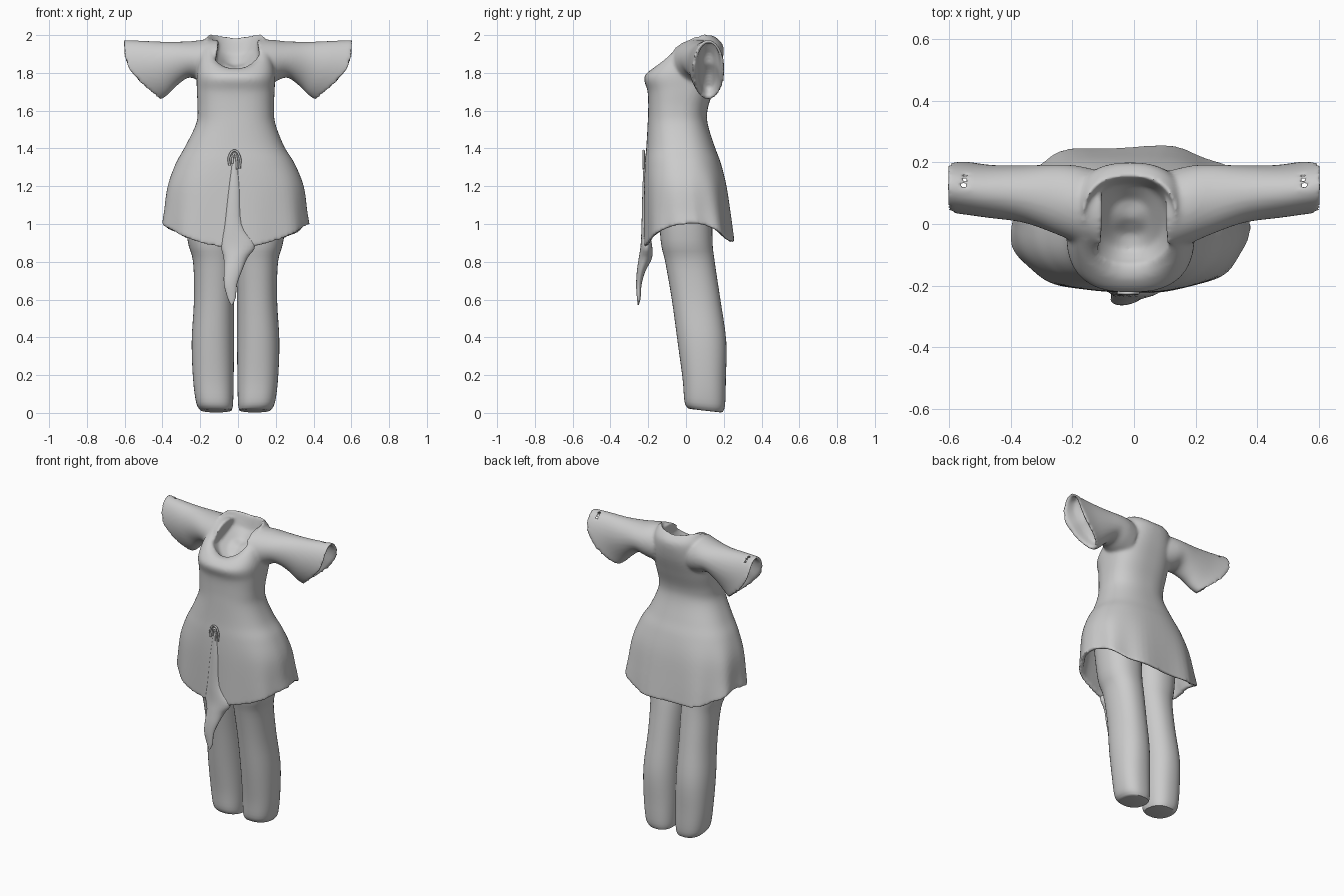
import bpy, bmesh, math
from mathutils import Vector

if "Cube" in bpy.data.objects:
    bpy.data.objects.remove(bpy.data.objects["Cube"])

grey = bpy.data.materials.new("plain_grey")
grey.diffuse_color = (0.6, 0.6, 0.6, 1)
grey.use_nodes = True
grey.node_tree.nodes["Principled BSDF"].inputs["Base Color"].default_value = grey.diffuse_color


def spline(rows, n):
    """Catmull-Rom resampling of rows of loft parameters."""
    out = []
    for i in range(len(rows) - 1):
        quad = [rows[max(i - 1, 0)], rows[i], rows[i + 1], rows[min(i + 2, len(rows) - 1)]]
        for k in range(n):
            t = k / n
            out.append([0.5 * (2 * b + (c - a) * t + (2 * a - 5 * b + 4 * c - d) * t * t
                               + (3 * b - a - 3 * c + d) * t ** 3) for a, b, c, d in zip(*quad)])
    return out + [list(rows[-1])]


def ring(row, n=64):
    """Superellipse: x0, x1, y front, y back, z front, z back, side lift, power, ripple."""
    x0, x1, yf, yb, zf, zb, lift, power, ripple = row
    pts = []
    for i in range(n):
        a = 2 * math.pi * i / n
        c, s = math.cos(a), math.sin(a)
        u = math.copysign(abs(c) ** (2 / power), c)
        v = math.copysign(abs(s) ** (2 / power), s)
        w = 1 + ripple * math.cos(9 * a + 0.6) * (1 if s > 0 else 0.5)
        rise = u ** 4 if ripple > 0 and s > 0 else u * u
        pts.append(Vector(((x0 + x1) / 2 + (x1 - x0) / 2 * u * w,
                           (yf + yb) / 2 + (yb - yf) / 2 * v * w,
                           zf + (zb - zf) * (v + 1) / 2 + lift * rise)))
    return pts


def sleeve_ring(row, n=48):
    """Tilted oval: x top, z top, x bottom, z bottom, y front, y back, bulge."""
    xt, zt, xb, zb, yf, yb, bulge = row
    pts = []
    for i in range(n):
        a = 2 * math.pi * i / n
        t = (1 - math.sin(a)) / 2
        pts.append(Vector((xt + (xb - xt) * t + bulge * math.sin(math.pi * t),
                           (yf + yb) / 2 + (yb - yf) / 2 * math.cos(a), zt + (zb - zt) * t)))
    return pts


def inset(pts, scale, offset, wall=0.0):
    """Scale a ring about its middle, or pull it in by a fixed wall thickness."""
    mid = sum(pts, Vector()) / len(pts)
    return [mid + (p - mid) * scale - (p - mid).normalized() * wall + Vector(offset) for p in pts]


def loft(bm, rings):
    """Skin rings together and close both ends with fans."""
    loops = [[bm.verts.new(p) for p in r] for r in rings]
    n = len(loops[0])
    for a, b in zip(loops, loops[1:]):
        for i in range(n):
            bm.faces.new((a[i], a[(i + 1) % n], b[(i + 1) % n], b[i]))
    for loop in (loops[0], loops[-1]):
        mid = bm.verts.new(sum((v.co for v in loop), Vector()) / n)
        for i in range(n):
            bm.faces.new((loop[i], loop[(i + 1) % n], mid))


def select(ob):
    bpy.ops.object.select_all(action='DESELECT')
    ob.select_set(True)
    bpy.context.view_layer.objects.active = ob


def finish(bm, name, angle=50):
    bmesh.ops.recalc_face_normals(bm, faces=bm.faces)
    mesh = bpy.data.meshes.new(name)
    bm.to_mesh(mesh)
    bm.free()
    ob = bpy.data.objects.new(name, mesh)
    bpy.context.collection.objects.link(ob)
    mesh.materials.append(grey)
    select(ob)
    bpy.ops.object.shade_smooth_by_angle(angle=math.radians(angle))
    return ob


# tunic body: hem up to the scooped neckline
body = [
    (-.405, .375, -.222, .255, .87, .90, .115, 2.6, .03),
    (-.395, .365, -.222, .238, 1.02, 1.04, .03, 2.6, .02),
    (-.374, .347, -.222, .215, 1.2, 1.2, 0, 2.5, .008),
    (-.33, .30, -.218, .185, 1.32, 1.32, 0, 2.4, 0),
    (-.28, .245, -.21, .152, 1.41, 1.41, 0, 2.4, 0),
    (-.222, .198, -.203, .115, 1.53, 1.53, 0, 2.4, 0),
    (-.214, .19, -.2, .115, 1.61, 1.61, 0, 2.5, 0),
    (-.218, .194, -.203, .15, 1.70, 1.72, 0, 2.6, 0),
    (-.218, .196, -.222, .188, 1.775, 1.84, 0, 2.6, 0),
    (-.200, .174, -.178, .198, 1.82, 1.94, .035, 2.4, 0),
    (-.165, .137, -.13, .155, 1.822, 1.99, .07, 2.4, 0),
]
rings = [ring(r) for r in spline(body, 5)]
hem, neck = rings[0], rings[-1]
hollow = [inset(rings[10], .6, (0, 0, 0)), inset(rings[9], 1, (0, 0, 0), .04),
          inset(rings[5], 1, (0, 0, 0), .034), inset(hem, 1, (0, 0, .004), .026)]
scoop = [inset(neck, .93, (0, 0, -.025)), inset(neck, .75, (0, .01, -.08)),
         inset(neck, .4, (0, .01, -.12))]
bm = bmesh.new()
loft(bm, hollow + rings + scoop)

# flared short sleeves with hollow openings
sleeve = [
    (.10, 1.975, .14, 1.73, -.09, .175, 0),
    (.18, 1.975, .20, 1.755, -.06, .19, 0),
    (.26, 1.967, .26, 1.775, -.03, .193, 0),
    (.38, 1.965, .32, 1.735, .005, .19, .01),
    (.50, 1.97, .37, 1.685, .02, .192, .035),
    (.61, 1.975, .41, 1.655, .035, .206, .065),
]
for side in (-1, 1):
    tube = [sleeve_ring(r) for r in spline(sleeve, 5)]
    rim = tube[-1]
    tube += [inset(rim, 1, (-.004, 0, .002), .024), inset(rim, 1, (-.05, 0, .03), .042),
             inset(rim, .35, (-.075, 0, .035))]
    loft(bm, [[Vector((p.x * side, p.y, p.z)) for p in r] for r in tube])
tunic = finish(bm, "tunic")

# blend body and sleeves into one cloth surface
mod = tunic.modifiers.new("blend", 'REMESH')
mod.mode = 'VOXEL'
mod.voxel_size = 0.009
mod.use_smooth_shade = True
mod = tunic.modifiers.new("soften", 'SMOOTH')
mod.factor = 0.5
mod.iterations = 8

# trouser legs, mirrored about the gap
leg = [
    (.02, .185, .01, .195, .025, .004, 0, 2.4, 0),
    (.013, .208, -.008, .207, .06, .045, 0, 2.4, 0),
    (.01, .225, -.018, .211, .18, .18, 0, 2.3, 0),
    (.008, .232, -.045, .213, .38, .38, 0, 2.2, 0),
    (.008, .22, -.075, .182, .6, .6, 0, 2.2, 0),
    (.002, .225, -.11, .152, .8, .8, 0, 2.2, 0),
    (0, .255, -.135, .14, .92, .92, 0, 2.2, 0),
    (0, .285, -.15, .14, 1.2, 1.2, 0, 2.2, 0),
]
for side, name in ((-1, "left_leg"), (1, "right_leg")):
    bm = bmesh.new()
    tube = [ring(r, 40) for r in spline(leg, 4)]
    tube.insert(0, inset(tube[0], .85, (0, 0, -.003)))
    loft(bm, [[Vector((p.x * side - .013, p.y, p.z)) for p in r] for r in tube])
    finish(bm, name)

# pointed cloth tail hanging from the knot: z, x0, x1, y front, y back
tail = [
    (1.36, -.03, -.005, -.222, -.19), (1.2, -.05, .01, -.23, -.2),
    (1.0, -.07, .02, -.235, -.2), (.89, -.09, .09, -.24, -.18),
    (.82, -.076, .05, -.25, -.18), (.75, -.075, .02, -.26, -.215),
    (.68, -.074, -.005, -.264, -.235), (.61, -.056, -.012, -.26, -.24),
    (.57, -.037, -.03, -.256, -.25),
]
bm = bmesh.new()
loft(bm, [ring((x0, x1, yf, yb, z, z, 0, 2, 0), 24)
          for z, x0, x1, yf, yb in spline(tail, 4)])
finish(bm, "hanging_tail")

# looped cord knot at the waist
cord = bpy.data.curves.new("cord_knot", 'CURVE')
cord.dimensions = '3D'
cord.bevel_depth = 0.006
cord.bevel_resolution = 2
strands = [[(-.045, 1.31), (-.047, 1.355), (-.018, 1.388), (.009, 1.355), (.009, 1.295)],
           [(-.03, 1.32), (-.028, 1.35), (-.018, 1.372), (-.009, 1.35), (-.004, 1.29)]]
for pts in strands:
    sp = cord.splines.new('BEZIER')
    sp.bezier_points.add(len(pts) - 1)
    for bp, (x, z) in zip(sp.bezier_points, pts):
        bp.co = (x, -.224, z)
        bp.handle_left_type = bp.handle_right_type = 'AUTO'
knot = bpy.data.objects.new("cord_knot", cord)
bpy.context.collection.objects.link(knot)
cord.materials.append(grey)
select(knot)
bpy.ops.object.convert(target='MESH')
